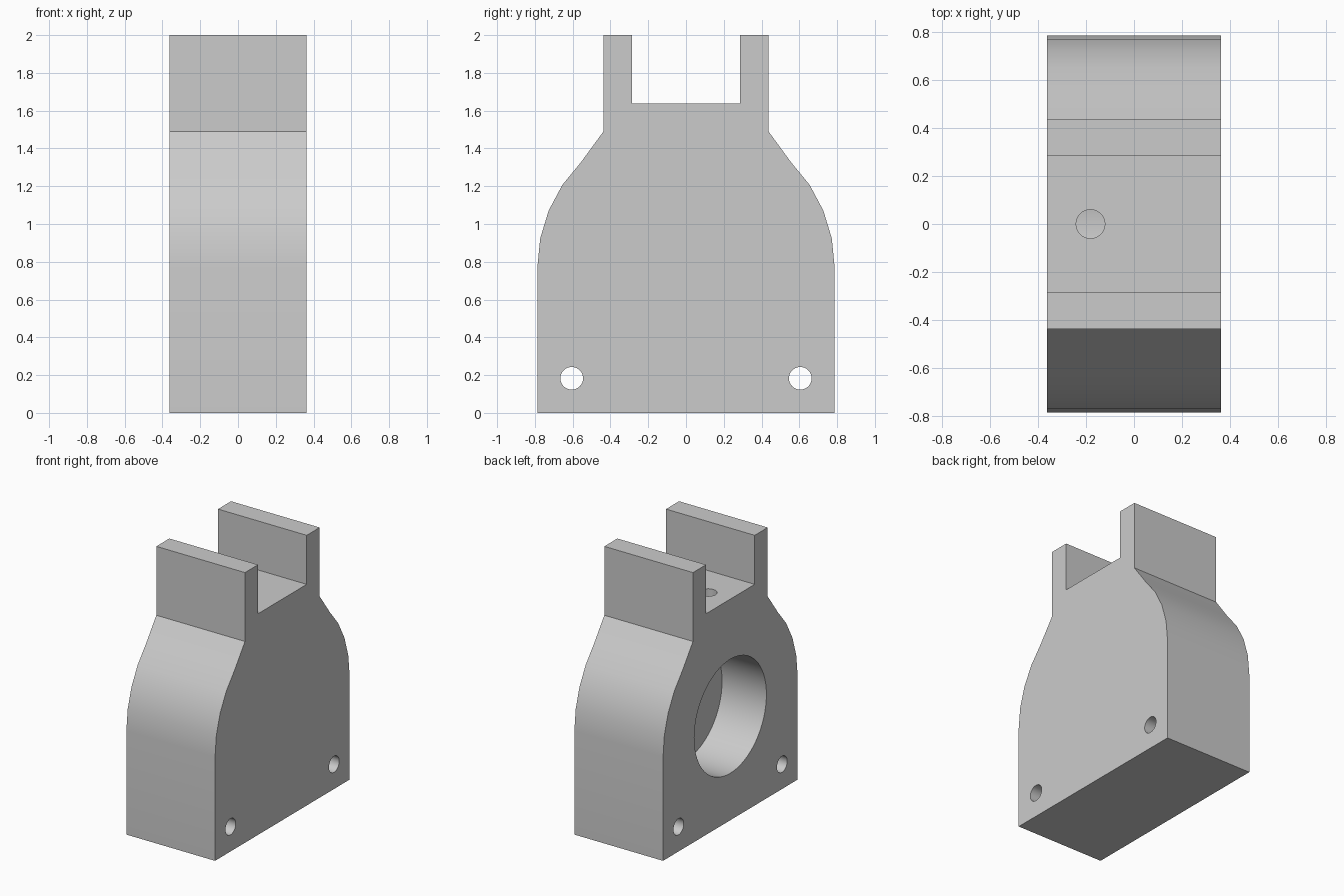
import bpy, bmesh, math
from mathutils import Matrix

cube = bpy.data.objects.get("Cube")
if cube:
    bpy.data.objects.remove(cube, do_unlink=True)

HALF_W = 0.363          # half thickness along x
R, ARC_Z = 0.787, 0.77  # shoulder arc

grey = bpy.data.materials.new("plain_grey")
grey.use_nodes = True
grey.diffuse_color = (0.6, 0.6, 0.6, 1)
grey.node_tree.nodes["Principled BSDF"].inputs["Base Color"].default_value = (0.6, 0.6, 0.6, 1)


def make_object(name, bm):
    bmesh.ops.recalc_face_normals(bm, faces=bm.faces)
    mesh = bpy.data.meshes.new(name)
    bm.to_mesh(mesh)
    bm.free()
    mesh.materials.append(grey)
    obj = bpy.data.objects.new(name, mesh)
    bpy.context.collection.objects.link(obj)
    return obj


def cylinder(name, radius, start, end, axis, sides):
    """Cylinder between two points lying along the x or z axis."""
    mid = [(a + b) / 2 for a, b in zip(start, end)]
    depth = math.dist(start, end)
    turn = Matrix.Rotation(math.pi / 2, 4, "Y") if axis == "x" else Matrix()
    bm = bmesh.new()
    bmesh.ops.create_cone(bm, cap_ends=True, segments=sides, radius1=radius,
                          radius2=radius, depth=depth,
                          matrix=Matrix.Translation(mid) @ turn)
    return make_object(name, bm)


# Housing: side profile with rounded shoulders and two upright lugs
half = [(R, 0)]
for i in range(5):
    a = math.radians(11.25 * i)
    half.append((R * math.cos(a), ARC_Z + R * math.sin(a)))
half += [(0.437, 1.49), (0.437, 2), (0.285, 2), (0.285, 1.637)]
outline = half + [(-y, z) for y, z in reversed(half)]

bm = bmesh.new()
face = bm.faces.new([bm.verts.new((-HALF_W, y, z)) for y, z in outline])
side = bmesh.ops.extrude_face_region(bm, geom=[face])
bmesh.ops.translate(bm, vec=(2 * HALF_W, 0, 0),
                    verts=[v for v in side["geom"] if isinstance(v, bmesh.types.BMVert)])
housing = make_object("housing", bm)

# Cutters: blind round pocket, vertical feed hole, two mounting holes
cutters = [
    cylinder("pocket_cutter", 0.422, (-0.5, 0, ARC_Z), (0, 0, ARC_Z), "x", 64),
    cylinder("feed_hole_cutter", 0.06, (-HALF_W / 2, 0, 0.9), (-HALF_W / 2, 0, 1.8), "z", 32),
]
for y in (-0.605, 0.605):
    cutters.append(cylinder("mount_hole_cutter", 0.06, (-0.5, y, 0.183), (0.5, y, 0.183), "x", 32))

bpy.ops.object.select_all(action="DESELECT")
housing.select_set(True)
bpy.context.view_layer.objects.active = housing
for cutter in cutters:
    cutter.hide_render = True
    mod = housing.modifiers.new("cut", "BOOLEAN")
    mod.operation = "DIFFERENCE"
    mod.solver = "EXACT"
    mod.object = cutter
    bpy.ops.object.modifier_apply(modifier=mod.name)
    bpy.data.objects.remove(cutter, do_unlink=True)

bpy.ops.object.shade_smooth_by_angle(angle=math.radians(30))
